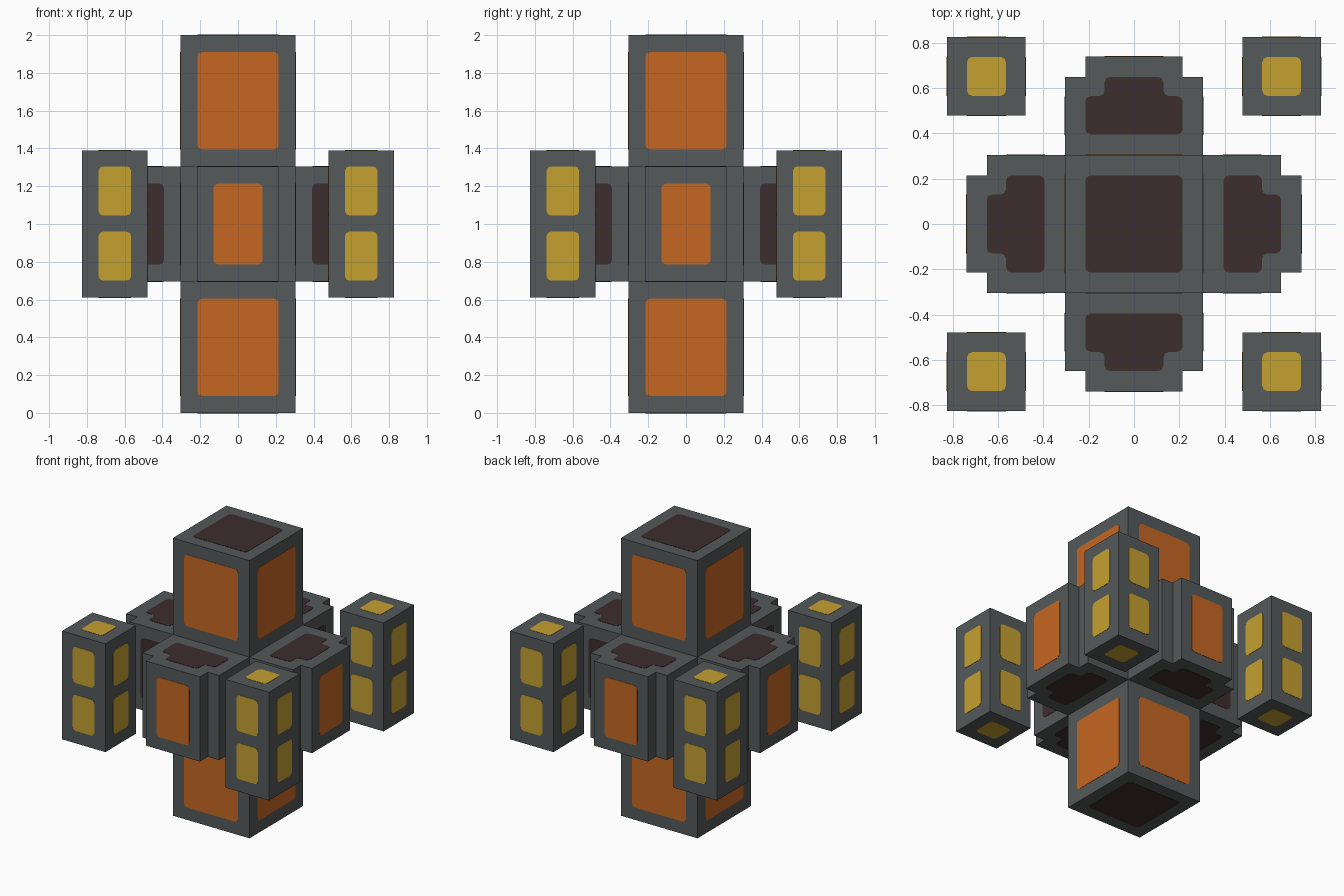
import bpy, bmesh
from math import pi
from mathutils import Matrix

if "Cube" in bpy.data.objects:
    bpy.data.objects.remove(bpy.data.objects["Cube"], do_unlink=True)


def material(name, rgb):
    m = bpy.data.materials.new(name)
    m.use_nodes = True
    m.diffuse_color = (*rgb, 1)
    m.node_tree.nodes["Principled BSDF"].inputs["Base Color"].default_value = (*rgb, 1)
    return m


GREY = material("slate grey", (0.089, 0.1, 0.1))
ORANGE = material("burnt orange", (0.56, 0.137, 0.016))
YELLOW = material("mustard yellow", (0.56, 0.354, 0.03))
DARK = material("dark maroon", (0.048, 0.026, 0.028))

HALF = 0.305       # half width of the column and arms
RIM = 0.09         # grey border around every panel
PLATE = 0.002      # how far a panel stands proud
LOW, HIGH = 0.695, 1.305
ROUND = [Matrix.Rotation(i * pi / 2, 4, 'Z') for i in range(4)]


def prism(bm, outline, z0, z1, matrix=Matrix(), corner=0):
    """Extrude a flat outline from z0 to z1, optionally rounding its corners."""
    part = bmesh.new()
    part.faces.new([part.verts.new((u, v, z0)) for u, v in outline])
    if corner:
        bmesh.ops.bevel(part, geom=part.verts[:], offset=corner, segments=2,
                        profile=0.5, affect='VERTICES')
    top = bmesh.ops.extrude_face_region(part, geom=part.faces[:])
    moved = [g for g in top["geom"] if isinstance(g, bmesh.types.BMVert)]
    bmesh.ops.translate(part, verts=moved, vec=(0, 0, z1 - z0))
    bmesh.ops.recalc_face_normals(part, faces=part.faces[:])
    part.transform(matrix)
    mesh = bpy.data.meshes.new("part")
    part.to_mesh(mesh)
    part.free()
    bm.from_mesh(mesh)
    bpy.data.meshes.remove(mesh)


def finish(name, bm, mat):
    mesh = bpy.data.meshes.new(name)
    bm.to_mesh(mesh)
    bm.free()
    mesh.materials.append(mat)
    bpy.context.collection.objects.link(bpy.data.objects.new(name, mesh))


def rect(u0, u1, v0, v1):
    return [(u0, v0), (u1, v0), (u1, v1), (u0, v1)]


def square(half):
    return rect(-half, half, -half, half)


def wall(distance, turn=Matrix()):
    """Frame of an upright face: u runs sideways, v runs up."""
    return turn @ Matrix.Translation((0, -distance, 0)) @ Matrix.Rotation(pi / 2, 4, 'X')


def level(z, up):
    """Frame of a horizontal face looking up or down, mirrored in y when down."""
    return Matrix.Translation((0, 0, z)) @ Matrix.Rotation(0 if up else pi, 4, 'X')


def panel(bm, outline, matrix):
    prism(bm, outline, -PLATE, PLATE, matrix, 0.024)


# Central column with side panels and end caps
bm = bmesh.new()
prism(bm, square(HALF), 0, 2)
finish("column", bm, GREY)

sides, caps = bmesh.new(), bmesh.new()
inner = HALF - RIM
for turn in ROUND:
    for z0, z1 in ((0, LOW), (HIGH, 2)):
        panel(sides, rect(-inner, inner, z0 + RIM, z1 - RIM), wall(HALF, turn))
for z, up in ((0, False), (2, True)):
    panel(caps, square(inner), level(z, up))
finish("column_side_panels", sides, ORANGE)
finish("column_end_panels", caps, DARK)


# Four arms with stepped outer corners
def stepped(wide, narrow, near, step, far):
    half = [(wide, near), (wide, step), (narrow, step), (narrow, far)]
    return half + [(-x, y) for x, y in reversed(half)]


arm_top = stepped(inner, inner - RIM + 0.005, -0.395, -0.565, -0.65)
for i, side in enumerate(("front", "left", "back", "right")):
    turn = ROUND[i]
    body, dark, bright = bmesh.new(), bmesh.new(), bmesh.new()
    prism(body, stepped(HALF, inner, -HALF, -0.65, -0.74), LOW, HIGH, turn)
    panel(bright, rect(-0.13, 0.13, LOW + RIM, HIGH - RIM), wall(0.74, turn))
    panel(dark, arm_top, turn @ level(HIGH, True))
    panel(dark, [(u, -v) for u, v in arm_top], turn @ level(LOW, False))
    for s in (-1, 1):
        cheek = turn @ Matrix.Rotation(s * pi / 2, 4, 'Z')
        mid = -0.478 * s
        panel(dark, rect(mid - 0.085, mid + 0.085, LOW + RIM, HIGH - RIM),
              wall(HALF, cheek))
    finish(side + "_arm", body, GREY)
    finish(side + "_arm_end_panel", bright, ORANGE)
    finish(side + "_arm_dark_panels", dark, DARK)

# Four free-standing corner pods with windows
POD, WIN, P0, P1 = 0.173, 0.086, 0.61, 1.39
for sx, xname in ((-1, "right"), (1, "left")):
    for sy, yname in ((-1, "front"), (1, "back")):
        place = Matrix.Translation((0.652 * sx, 0.652 * sy, 0))
        body, glass = bmesh.new(), bmesh.new()
        prism(body, square(POD), P0, P1, place)
        for turn in ROUND:
            for z0, z1 in ((0.7, 0.96), (1.045, 1.305)):
                panel(glass, rect(-WIN, WIN, z0, z1), place @ wall(POD, turn))
        for z, up in ((P0, False), (P1, True)):
            panel(glass, square(WIN), place @ level(z, up))
        finish(f"{yname}_{xname}_pod", body, GREY)
        finish(f"{yname}_{xname}_pod_windows", glass, YELLOW)
